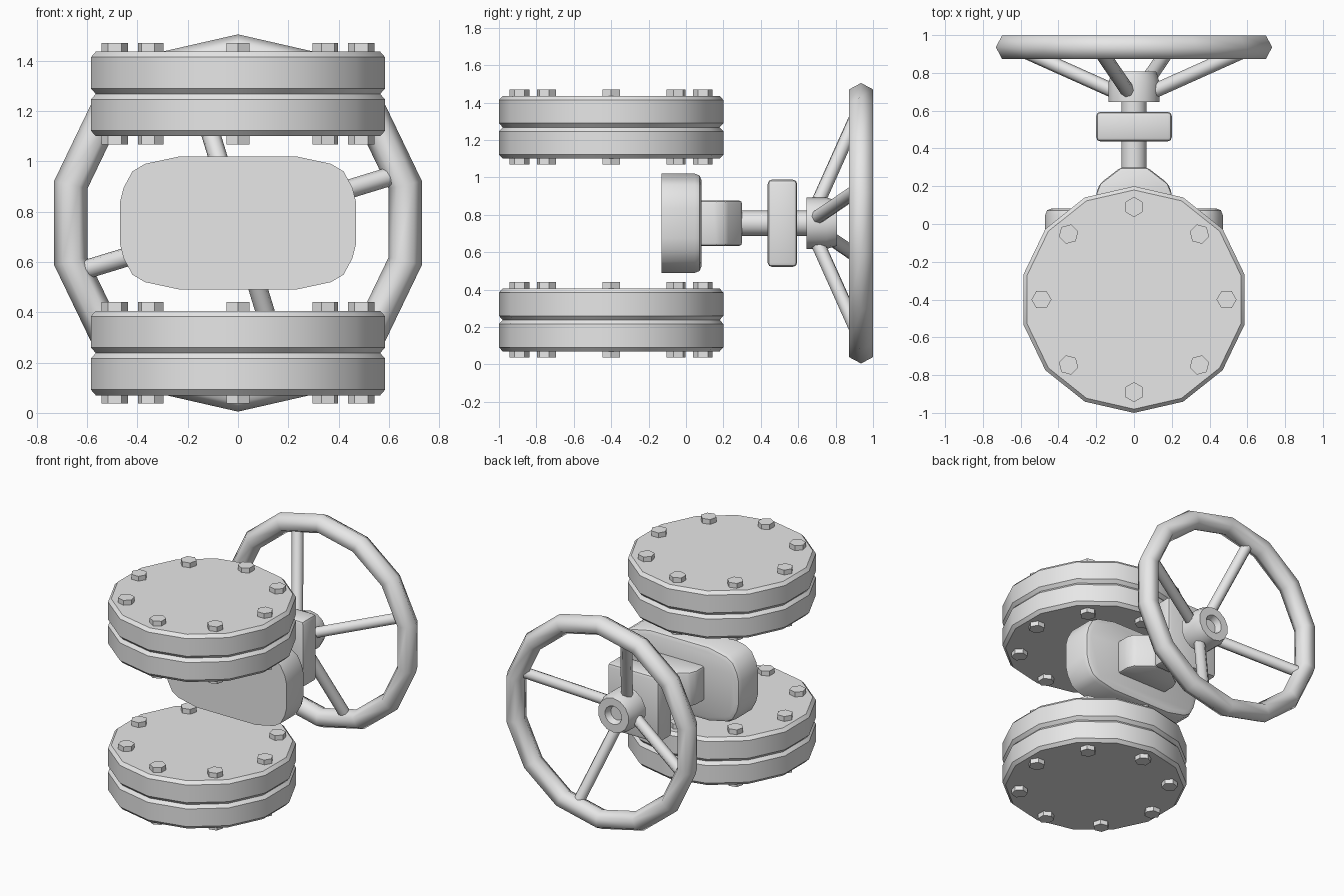
import bpy, bmesh
from math import sin, cos, pi, radians
from mathutils import Matrix, Vector

if "Cube" in bpy.data.objects:
    bpy.data.objects.remove(bpy.data.objects["Cube"])

grey = bpy.data.materials.new("light grey metal")
grey.use_nodes = True
grey.diffuse_color = (0.8, 0.8, 0.8, 1)
grey.node_tree.nodes["Principled BSDF"].inputs["Base Color"].default_value = (0.8, 0.8, 0.8, 1)

AXIS_Z = 0.755                              # height of stem and wheel
ALONG_Y = Matrix.Translation((0, 0, AXIS_Z)) @ Matrix.Rotation(-pi / 2, 4, 'X')


def finish(name, bm, matrix=Matrix(), angle=35):
    bmesh.ops.recalc_face_normals(bm, faces=bm.faces)
    mesh = bpy.data.meshes.new(name)
    bm.transform(matrix)
    bm.to_mesh(mesh)
    bm.free()
    mesh.materials.append(grey)
    obj = bpy.data.objects.new(name, mesh)
    bpy.context.collection.objects.link(obj)
    bpy.ops.object.select_all(action='DESELECT')
    obj.select_set(True)
    bpy.context.view_layer.objects.active = obj
    bpy.ops.object.shade_smooth_by_angle(angle=radians(angle))
    return obj


def lathe(name, profile, sides, matrix=Matrix(), closed=False, angle=35):
    """Turn (radius, height) points about local z, first corner on +y."""
    bm = bmesh.new()
    turns = [2 * pi * i / sides for i in range(sides)]
    rings = [[bm.verts.new((r * sin(t), r * cos(t), h)) for t in turns]
             for r, h in profile]
    pairs = list(zip(rings, rings[1:]))
    if closed:
        pairs.append((rings[-1], rings[0]))
    else:
        bm.faces.new(rings[0])
        bm.faces.new(rings[-1])
    for a, b in pairs:
        for i in range(sides):
            j = (i + 1) % sides
            bm.faces.new((a[i], a[j], b[j], b[i]))
    return finish(name, bm, matrix, angle)


def prism(name, outline, low, high, matrix=Matrix(), bevel=0.0, keep=None):
    """Extrude an outline along local z, bevelling edges accepted by keep."""
    bm = bmesh.new()
    base = bm.faces.new([bm.verts.new((x, y, low)) for x, y in outline])
    top = bmesh.ops.extrude_face_region(bm, geom=[base])["geom"]
    bmesh.ops.translate(bm, vec=(0, 0, high - low),
                        verts=[v for v in top if isinstance(v, bmesh.types.BMVert)])
    bmesh.ops.recalc_face_normals(bm, faces=bm.faces)
    if bevel:
        edges = [e for e in bm.edges if keep is None or keep(e)]
        bmesh.ops.bevel(bm, geom=edges, offset=bevel, segments=2,
                        profile=0.5, affect='EDGES')
    return finish(name, bm, matrix)


def mirrored(quarter):
    """Complete an outline from its +x +y quarter."""
    half = quarter + [(x, -y) for x, y in reversed(quarter)]
    return half + [(-x, y) for x, y in reversed(half)]


# Flange pairs with through bolts
FLANGE_Y, DISC = -0.4, 0.168
for level, base in (("lower", 0.07), ("upper", 1.1)):
    for n in range(2):
        z = base + n * DISC
        lathe(f"{level}_flange_{n + 1}",
              [(0.58, z), (0.6, z + 0.022), (0.6, z + DISC - 0.022), (0.58, z + DISC)],
              14, Matrix.Translation((0, FLANGE_Y, 0)))
    for i in range(8):
        place = (Matrix.Translation((0, FLANGE_Y, 0)) @ Matrix.Rotation(i * pi / 4, 4, 'Z')
                 @ Matrix.Translation((0, 0.49, 0)))
        lathe(f"{level}_bolt_{i + 1}", [(0.053, base - 0.032), (0.053, base + 0.37)], 6, place)

# Valve body, rounded on its rear rim
body = mirrored([(0.23, 0.265), (0.37, 0.235), (0.42, 0.205), (0.455, 0.14), (0.47, 0.08)])
prism("valve_body", body, -0.13, 0.083, ALONG_Y, 0.035,
      lambda e: all(v.co.z > 0.08 for v in e.verts))

# Tapered bonnet behind the body
bonnet_half = [(0.2, 0.05), (0.2, 0.165), (0.18, 0.215), (0.07, 0.3)]
bonnet = bonnet_half + [(-x, y) for x, y in reversed(bonnet_half)]
prism("bonnet", bonnet, AXIS_Z - 0.122, AXIS_Z + 0.122, bevel=0.018)

# Stem and gland block
lathe("stem", [(0.067, 0.28), (0.067, 0.7)], 16, ALONG_Y)
prism("gland_block", mirrored([(0.2, 0.233)]), 0.437, 0.594, ALONG_Y, 0.022)

# Wheel hub with a recessed rear socket
lathe("wheel_hub", [(0.138, 0.645), (0.138, 0.75), (0.12, 0.808), (0.065, 0.808),
                    (0.05, 0.765)], 14, ALONG_Y)

# Hand wheel rim
rim = [(0.682 + 0.068 * cos(i * pi / 3), 0.936 + 0.073 * sin(i * pi / 3)) for i in range(6)]
lathe("wheel_rim", rim, 14, ALONG_Y, closed=True, angle=80)

# Four slanted spokes
for i in range(4):
    a = radians(17) + i * pi / 2
    start = Vector((0.08 * cos(a), 0.69, AXIS_Z + 0.08 * sin(a)))
    end = Vector((0.64 * cos(a), 0.93, AXIS_Z + 0.64 * sin(a)))
    span = end - start
    place = Matrix.Translation(start) @ span.to_track_quat('Z', 'Y').to_matrix().to_4x4()
    lathe(f"wheel_spoke_{i + 1}", [(0.038, 0), (0.038, span.length)], 8, place, angle=50)
